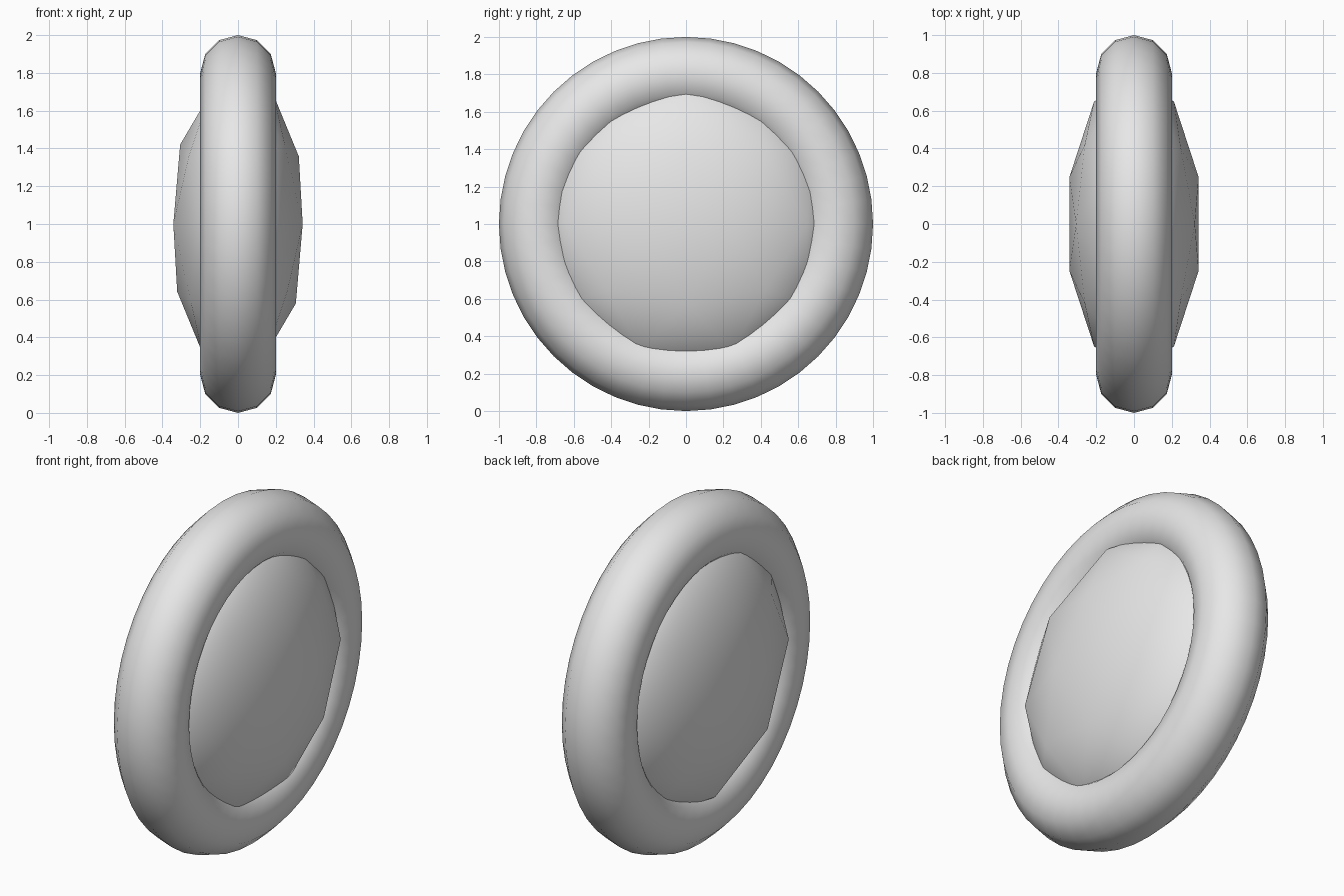
import bpy
import math

cube = bpy.data.objects.get("Cube")
if cube:
    bpy.data.objects.remove(cube, do_unlink=True)

# One plain grey for the whole model
grey = bpy.data.materials.new("light_grey")
grey.use_nodes = True
colour = (0.8, 0.8, 0.8, 1)
grey.diffuse_color = colour
grey.node_tree.nodes["Principled BSDF"].inputs["Base Color"].default_value = colour


def finish(name):
    """Name the new part, give it its colour and shade it smooth."""
    part = bpy.context.object
    part.name = name
    part.data.materials.append(grey)
    bpy.ops.object.shade_smooth()
    return part


# Outer ring, standing upright with its axle along x
bpy.ops.mesh.primitive_torus_add(
    major_radius=0.8, minor_radius=0.2, major_segments=48, minor_segments=12,
    location=(0, 0, 1), rotation=(0, math.pi / 2, 0))
finish("tyre")

# Flattened low-poly ball that fills the ring
bpy.ops.mesh.primitive_ico_sphere_add(
    subdivisions=2, radius=0.8, location=(0, 0, 1))
hub = finish("hub")
hub.scale.x = 0.45
